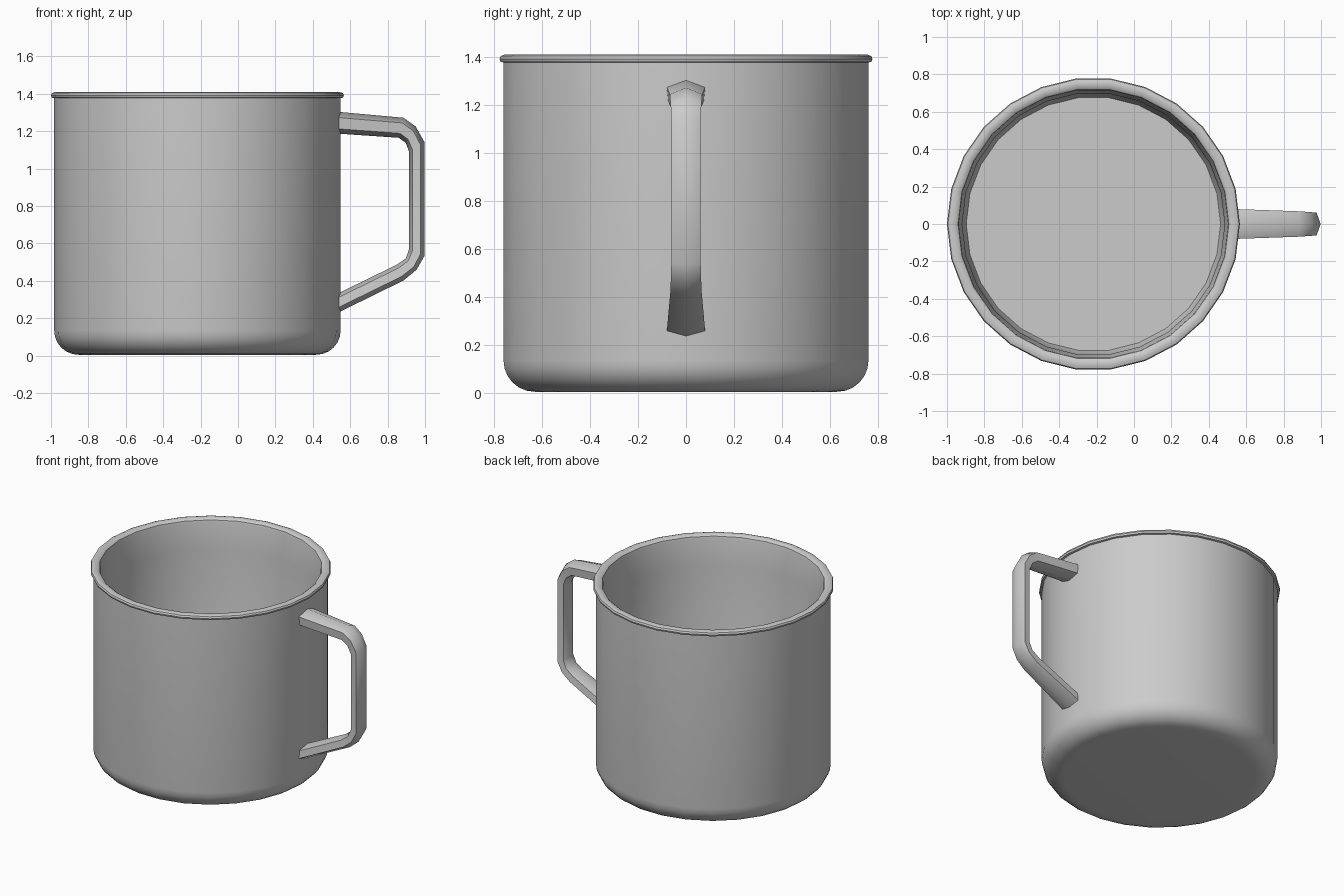
import bpy, bmesh, math
from mathutils import Vector

if "Cube" in bpy.data.objects:
    bpy.data.objects.remove(bpy.data.objects["Cube"])

SIDES = 26
CX = -0.217


def finish(name, bm, angle):
    bmesh.ops.recalc_face_normals(bm, faces=bm.faces)
    mesh = bpy.data.meshes.new(name)
    bm.to_mesh(mesh)
    bm.free()
    obj = bpy.data.objects.new(name, mesh)
    bpy.context.collection.objects.link(obj)
    bpy.ops.object.select_all(action='DESELECT')
    obj.select_set(True)
    bpy.context.view_layer.objects.active = obj
    bpy.ops.object.shade_smooth_by_angle(angle=math.radians(angle))
    return obj


def bridge(bm, rings):
    for a, b in zip(rings, rings[1:]):
        n = len(a)
        for i in range(n):
            j = (i + 1) % n
            bm.faces.new((a[i], a[j], b[j], b[i]))
    bm.faces.new(rings[0])
    bm.faces.new(rings[-1])


# Cup: one closed profile of (radius, height), from base over the rolled rim to the inner floor
base_curve = [(0.636 + 0.13 * math.sin(t), 0.135 - 0.13 * math.cos(t))
              for t in (math.radians(15 * k) for k in range(7))]
profile = [(0.60, 0.003)] + base_curve + [
    (0.766, 1.377), (0.779, 1.380), (0.783, 1.392), (0.778, 1.404), (0.762, 1.41),
    (0.738, 1.408), (0.724, 1.398), (0.720, 1.38),
    (0.702, 1.20), (0.700, 0.12), (0.680, 0.06)]
bm = bmesh.new()
rings = []
for r, z in profile:
    rings.append([bm.verts.new((CX + r * math.cos(math.tau * i / SIDES),
                                r * math.sin(math.tau * i / SIDES), z))
                  for i in range(SIDES)])
bridge(bm, rings)
finish("cup", bm, 40)

# Handle: six-sided section swept between an outer and an inner edge (x, z), with half width
stations = [
    ((0.535, 1.304), (0.535, 1.187), 0.080),
    ((0.885, 1.272), (0.860, 1.165), 0.068),
    ((0.950, 1.225), (0.897, 1.138), 0.064),
    ((0.998, 1.140), (0.915, 1.090), 0.061),
    ((0.998, 0.535), (0.915, 0.570), 0.061),
    ((0.955, 0.460), (0.897, 0.520), 0.063),
    ((0.885, 0.402), (0.850, 0.487), 0.065),
    ((0.535, 0.230), (0.535, 0.333), 0.080),
]
section = [(0, 0), (1, 0.26), (0.92, 0.78), (0, 1), (-0.92, 0.78), (-1, 0.26)]
bm = bmesh.new()
rings = []
for outer, inner, width in stations:
    a = Vector((outer[0], 0, outer[1]))
    b = Vector((inner[0], 0, inner[1]))
    rings.append([bm.verts.new(a.lerp(b, t) + Vector((0, width * s, 0)))
                  for s, t in section])
bridge(bm, rings)
finish("handle", bm, 50)
